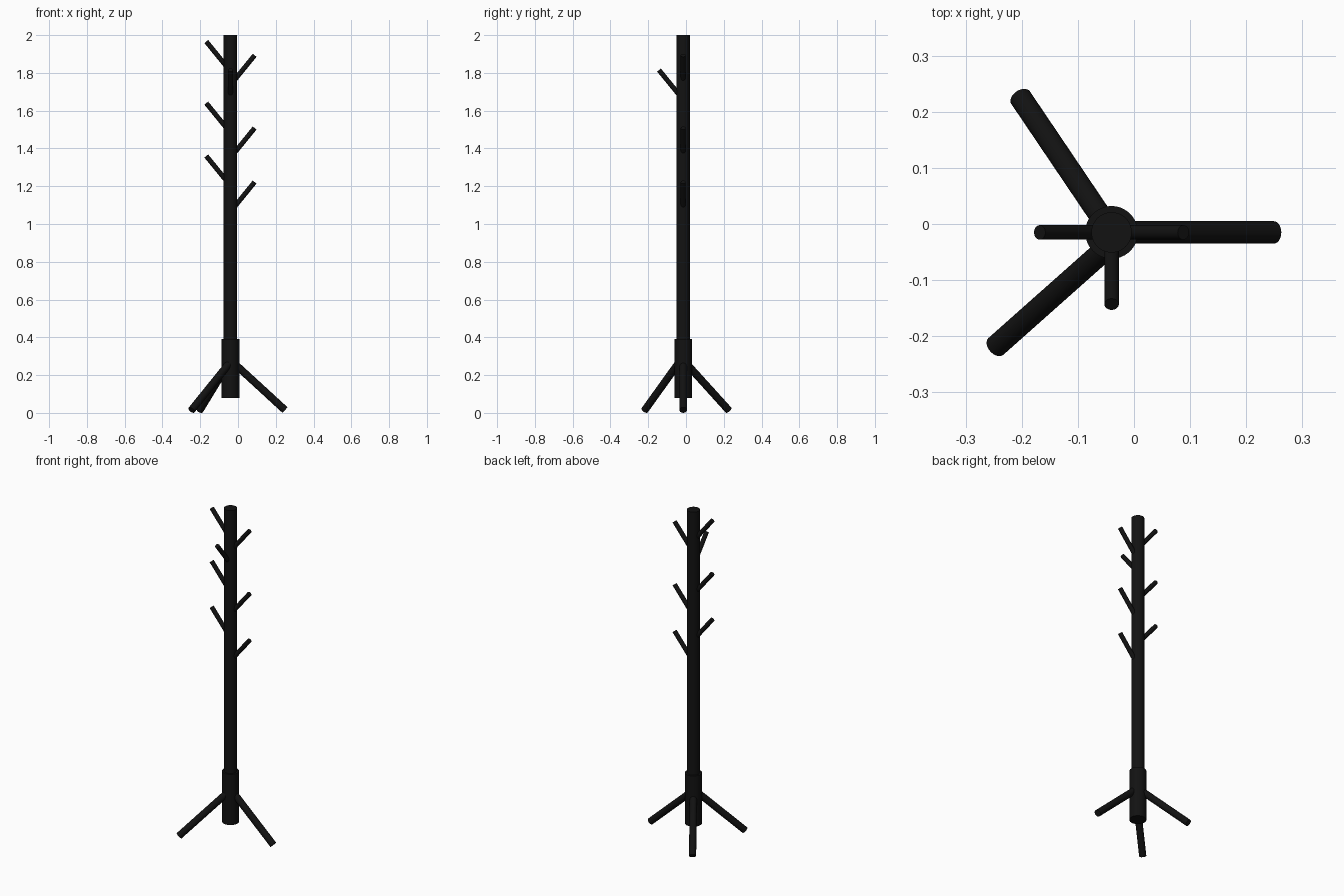
import bpy
import math
from mathutils import Vector

if "Cube" in bpy.data.objects:
    bpy.data.objects.remove(bpy.data.objects["Cube"])

black = bpy.data.materials.new("black_paint")
black.diffuse_color = (0.006, 0.006, 0.006, 1)
black.use_nodes = True
black.node_tree.nodes["Principled BSDF"].inputs["Base Color"].default_value = black.diffuse_color

CX, CY = -0.04, -0.015  # pole axis


def rod(name, start, end, radius, sides=32):
    """Capped cylinder running from start to end."""
    a, b = Vector(start), Vector(end)
    d = b - a
    bpy.ops.mesh.primitive_cylinder_add(vertices=sides, radius=radius, depth=d.length,
                                        location=(a + b) / 2,
                                        rotation=d.to_track_quat('Z', 'Y').to_euler())
    ob = bpy.context.object
    ob.name = name
    ob.data.materials.append(black)
    bpy.ops.object.shade_smooth_by_angle(angle=math.radians(35))
    return ob


# Upright pole and thicker base sleeve
rod("pole", (CX, CY, 0.1), (CX, CY, 2.0), 0.036, 48)
rod("base_sleeve", (CX, CY, 0.08), (CX, CY, 0.39), 0.047, 48)

# Three splayed legs: start and foot centre
legs = {
    "right_leg": ((CX, CY, 0.28), (0.249, CY, 0.015)),
    "back_leg": ((CX, CY, 0.28), (-0.202, 0.225, 0.015)),
    "front_leg": ((CX, CY - 0.02, 0.27), (-0.246, -0.218, 0.015)),
}
for name, (top, foot) in legs.items():
    rod(name, top, foot, 0.02)


# Coat hooks slanting up and out from the pole
def hook(name, dx, dy, tip_z):
    reach, rise = 0.128, 0.157
    rod(name, (CX, CY, tip_z - rise),
        (CX + dx * reach, CY + dy * reach, tip_z), 0.013, 24)


for i, z in enumerate((1.966, 1.64, 1.36)):
    hook(f"left_hook_{i + 1}", -1, 0, z)
for i, z in enumerate((1.893, 1.508, 1.222)):
    hook(f"right_hook_{i + 1}", 1, 0, z)
hook("front_hook", 0, -1, 1.815)
